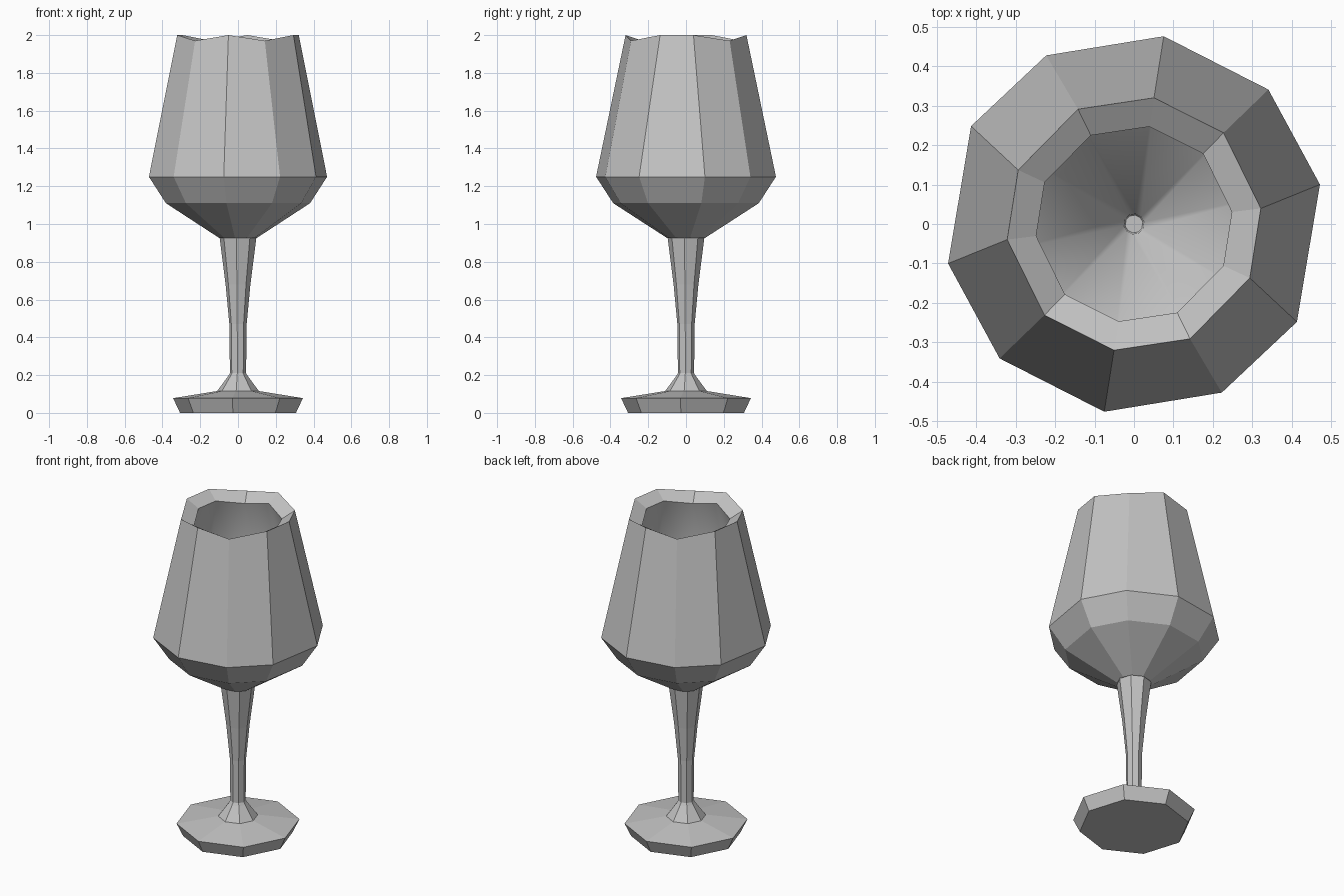
import bpy, bmesh, math

if "Cube" in bpy.data.objects:
    bpy.data.objects.remove(bpy.data.objects["Cube"])

mat = bpy.data.materials.new("grey_glass")
mat.diffuse_color = (0.55, 0.55, 0.55, 1)
mat.use_nodes = True
mat.node_tree.nodes["Principled BSDF"].inputs["Base Color"].default_value = mat.diffuse_color


def lathe(name, rings, smooth_from=None):
    """Rings are (radius, heights, angles in degrees); ends are capped."""
    bm = bmesh.new()
    loops = []
    for r, zs, angs in rings:
        loop = []
        for i, a in enumerate(angs):
            t = math.radians(a)
            z = zs[i % len(zs)]
            loop.append(bm.verts.new((r * math.cos(t), r * math.sin(t), z)))
        loops.append(loop)
    for k, (lo, hi) in enumerate(zip(loops, loops[1:])):
        n = len(lo)
        for i in range(n):
            j = (i + 1) % n
            f = bm.faces.new((lo[i], lo[j], hi[j], hi[i]))
            f.smooth = smooth_from is not None and k >= smooth_from
    bm.faces.new(loops[0])
    bm.faces.new(loops[-1])
    bmesh.ops.recalc_face_normals(bm, faces=bm.faces[:])
    me = bpy.data.meshes.new(name)
    bm.to_mesh(me)
    bm.free()
    me.materials.append(mat)
    ob = bpy.data.objects.new(name, me)
    bpy.context.collection.objects.link(ob)
    return ob


def half_turn(angles):
    return angles + [a - 180 for a in angles]


# Ten-sided bowl with slightly uneven spacing, repeated by a half turn
belly = half_turn([81, 45, 12, -31, -62.5])
rim = half_turn([81, 45.5, 7, -25, -64])
rim_z = [2.0, 1.97, 2.0, 2.0, 1.97]
lip_z = [z - 0.045 for z in rim_z]

lathe("bowl", [
    (0.10, [0.925], belly),
    (0.39, [1.11], belly),
    (0.482, [1.25], belly),
    (0.324, rim_z, rim),
    (0.25, lip_z, rim),      # inner lip
    (0.415, [1.25], belly),  # inside wall
    (0.33, [1.14], belly),
    (0.026, [0.965], belly),
    (0.020, [0.90], belly),
], smooth_from=4)

# Eight-sided stem, flaring at both ends
octagon = [45 * i - 5 for i in range(8)]
lathe("stem", [
    (0.115, [0.11], octagon),
    (0.052, [0.195], octagon),
    (0.043, [0.21], octagon),
    (0.046, [0.47], octagon),
    (0.066, [0.68], octagon),
    (0.098, [0.93], octagon),
])

# Eight-sided foot
lathe("foot", [
    (0.308, [0.0], octagon),
    (0.345, [0.078], octagon),
    (0.115, [0.115], octagon),
])
